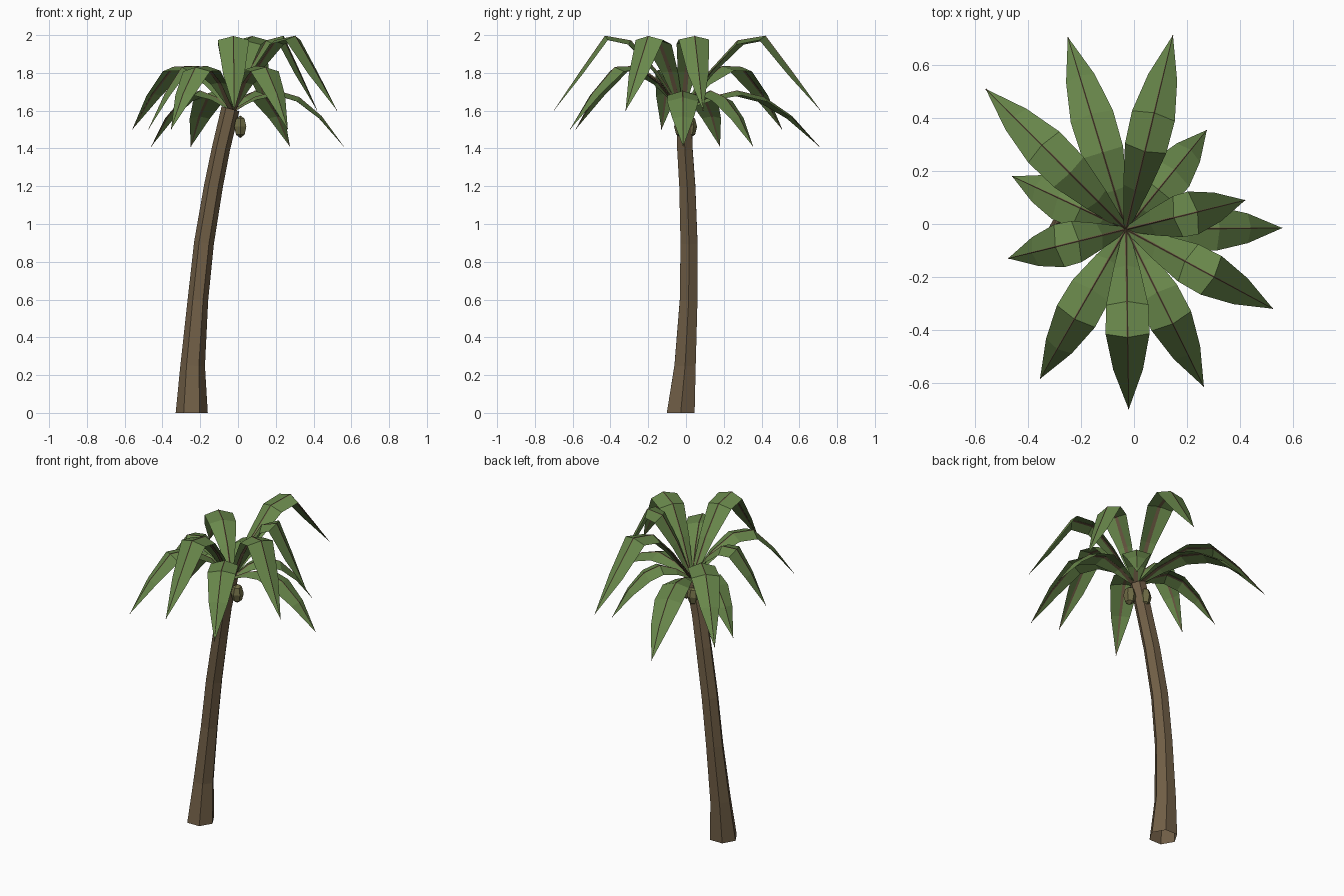
import bpy, bmesh, math
from mathutils import Vector

cube = bpy.data.objects.get("Cube")
if cube:
    bpy.data.objects.remove(cube, do_unlink=True)


def material(name, rgb):
    m = bpy.data.materials.new(name)
    m.use_nodes = True
    m.diffuse_color = (*rgb, 1)
    bsdf = m.node_tree.nodes["Principled BSDF"]
    bsdf.inputs["Base Color"].default_value = (*rgb, 1)
    bsdf.inputs["Roughness"].default_value = 0.9
    return m


BARK = material("bark brown", (0.162, 0.112, 0.061))
LEAF = material("leaf green", (0.14, 0.243, 0.07))
HUSK = material("husk olive", (0.16, 0.15, 0.06))


def finish(bm, name, *mats):
    mesh = bpy.data.meshes.new(name)
    bm.to_mesh(mesh)
    bm.free()
    for m in mats:
        mesh.materials.append(m)
    ob = bpy.data.objects.new(name, mesh)
    bpy.context.collection.objects.link(ob)
    return ob


def loft(bm, rings, mat=0):
    """Skin a list of closed rings of points, open at both ends."""
    loops = [[bm.verts.new(p) for p in ring] for ring in rings]
    n = len(loops[0])
    for a, b in zip(loops, loops[1:]):
        for i in range(n):
            j = (i + 1) % n
            bm.faces.new((a[i], a[j], b[j], b[i])).material_index = mat


# Trunk: a six-sided tapering, leaning column (x, y, z, radius)
TRUNK = [(-.245, -.028, 0, .085), (-.24, -.005, .25, .065), (-.212, .014, .6, .054),
         (-.18, .016, .9, .052), (-.13, .007, 1.2, .049), (-.09, -.006, 1.4, .047),
         (-.04, -.012, 1.61, .047)]
rings = []
for x, y, z, r in TRUNK:
    ring = []
    for k in range(6):
        a = k * math.pi / 3
        ring.append(Vector((x + r * math.cos(a), y + r * math.sin(a),
                            z - 0.17 * z * r * math.cos(a))))
    rings.append(ring)
bm = bmesh.new()
loft(bm, rings)
finish(bm, "trunk", BARK)

# Fronds: each tier has a height profile at six even steps and a list of tips
ROOT = Vector((-.03, -.02, 0))
WIDTH = (.01, .05, .08, .083, .056, .0)
RIB = (.014, .012, .01, .009, .007, .002)
TIERS = {
    "upper": ((1.6, 1.81, 1.97, 1.995, 1.80, 1.6),
              ((.147, .713), (.42, .09), (.525, -.32), (-.02, -.70))),
    "middle": ((1.6, 1.75, 1.835, 1.83, 1.69, 1.5),
               ((.264, -.615), (-.355, -.585), (-.475, -.13), (-.56, .51))),
    "lower": ((1.6, 1.67, 1.705, 1.67, 1.57, 1.41),
              ((-.25, .706), (.275, .355), (.56, -.015), (-.46, .18))),
}


def frond(name, tip, heights):
    reach = Vector((*tip, 0)) - ROOT
    side = Vector((-reach.y, reach.x, 0)).normalized()
    spine = [ROOT + reach * (i / 5) + Vector((0, 0, z)) for i, z in enumerate(heights)]
    bm = bmesh.new()
    rows, ribs = [], []
    for i, (p, w, r) in enumerate(zip(spine, WIDTH, RIB)):
        along = (spine[min(i + 1, 5)] - spine[max(i - 1, 0)]).normalized()
        up = along.cross(side)
        # blade drops away on both sides of the midrib
        if w:
            rows.append([bm.verts.new(p + side * s * w - up * abs(s) * w * .3)
                         for s in (1, 0, -1)])
        else:
            end = bm.verts.new(p)
        # midrib hangs mostly under the blade, its crest just showing on top
        core = p - up * r * .75
        ribs.append([core + side * r, core + up * r, core - side * r])
    for a, b in zip(rows, rows[1:]):
        for k in (0, 1):
            bm.faces.new((a[k], a[k + 1], b[k + 1], b[k]))
    for k in (0, 1):
        bm.faces.new((rows[-1][k], rows[-1][k + 1], end))
    loft(bm, ribs, mat=1)
    finish(bm, name, LEAF, BARK)


for tier, (heights, tips) in TIERS.items():
    for n, tip in enumerate(tips, 1):
        frond(f"{tier}_frond_{n}", tip, heights)

# Coconuts: faceted, slightly tall, hanging under the crown
for n, (x, y) in enumerate(((.012, -.024), (-.067, .02)), 1):
    bm = bmesh.new()
    bmesh.ops.create_uvsphere(bm, u_segments=6, v_segments=4, radius=1)
    bmesh.ops.scale(bm, verts=bm.verts, vec=(.037, .039, .06))
    bmesh.ops.translate(bm, verts=bm.verts, vec=(x, y, 1.515))
    finish(bm, f"coconut_{n}", HUSK)
